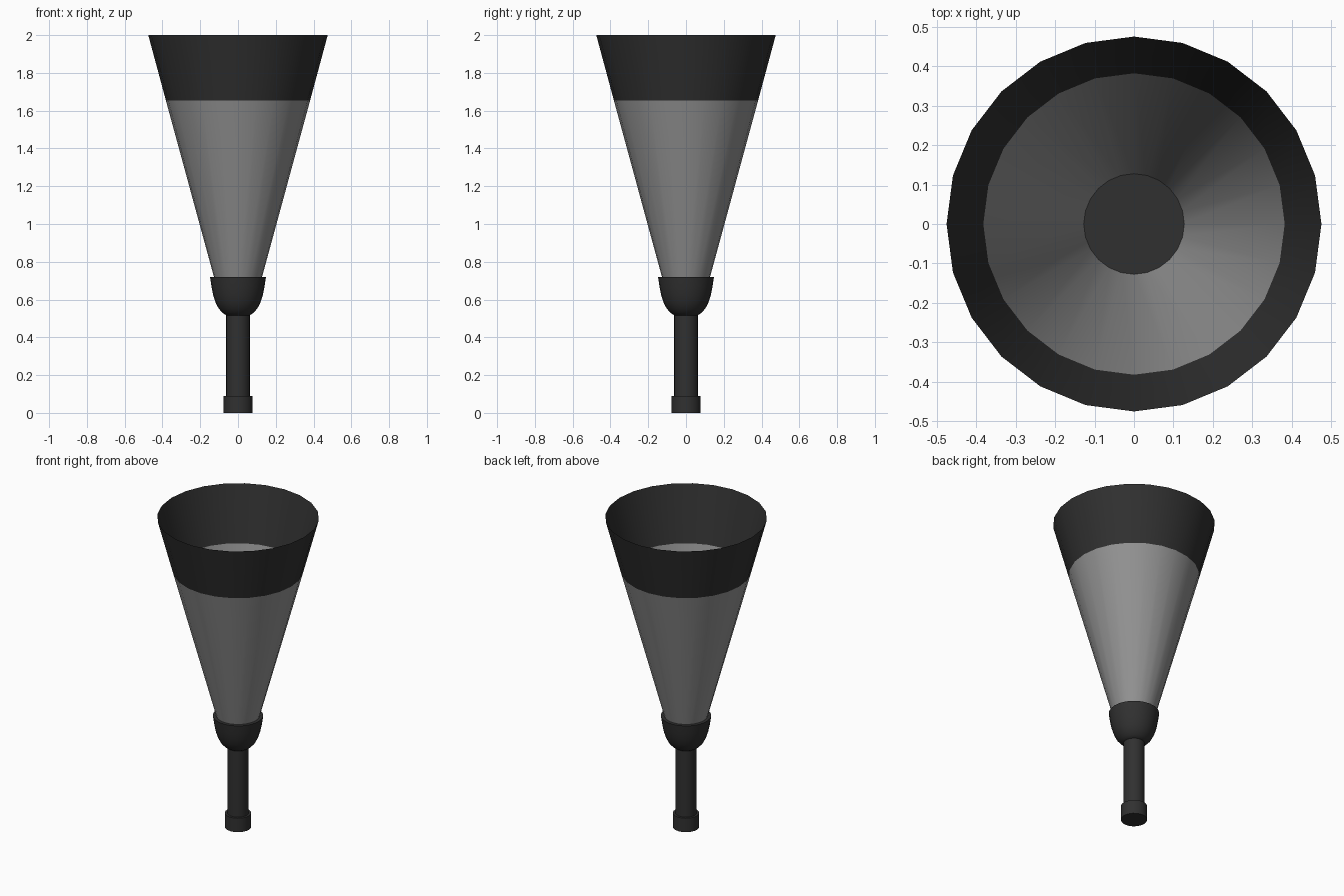
import bpy, bmesh, math

if "Cube" in bpy.data.objects:
    bpy.data.objects.remove(bpy.data.objects["Cube"])


def material(name, v):
    m = bpy.data.materials.new(name)
    m.diffuse_color = (v, v, v, 1)
    m.use_nodes = True
    m.node_tree.nodes["Principled BSDF"].inputs["Base Color"].default_value = m.diffuse_color
    return m


dark = material("charcoal", 0.03)
grey = material("mid grey", 0.29)


def lathe(name, profile, mats, sides=24, capped=True, rule=None):
    """Revolve (radius, z) points, listed bottom to top, around z."""
    bm = bmesh.new()
    rings = []
    for r, z in profile:
        rings.append([bm.verts.new((r * math.cos(2 * math.pi * i / sides),
                                    r * math.sin(2 * math.pi * i / sides), z))
                      for i in range(sides)])
    for a, b in zip(rings, rings[1:]):
        for i in range(sides):
            j = (i + 1) % sides
            bm.faces.new((a[i], a[j], b[j], b[i]))
    if capped:
        bm.faces.new(rings[0][::-1])
        bm.faces.new(rings[-1])
    if rule:
        for f in bm.faces:
            f.material_index = rule(f.calc_center_median().z)
    me = bpy.data.meshes.new(name)
    bm.to_mesh(me)
    bm.free()
    for m in mats:
        me.materials.append(m)
    ob = bpy.data.objects.new(name, me)
    bpy.context.collection.objects.link(ob)
    bpy.ops.object.select_all(action='DESELECT')
    ob.select_set(True)
    bpy.context.view_layer.objects.active = ob
    bpy.ops.object.shade_smooth_by_angle(angle=math.radians(35))
    return ob


# Foot collar and stem
lathe("foot_collar", [(0.077, 0), (0.077, 0.09)], [dark])
lathe("stem", [(0.0625, 0.08), (0.0625, 0.54)], [dark])

# Rounded cup holding the cone
lathe("cup", [(0.06, 0.515), (0.082, 0.53), (0.102, 0.552), (0.118, 0.582),
              (0.131, 0.622), (0.14, 0.665), (0.148, 0.72)], [dark])

# Open conical shell with dark upper band
lathe("cone_shell", [(0.122, 0.70), (0.382, 1.655), (0.475, 2.0)], [grey, dark],
      capped=False, rule=lambda z: 1 if z > 1.655 else 0)
